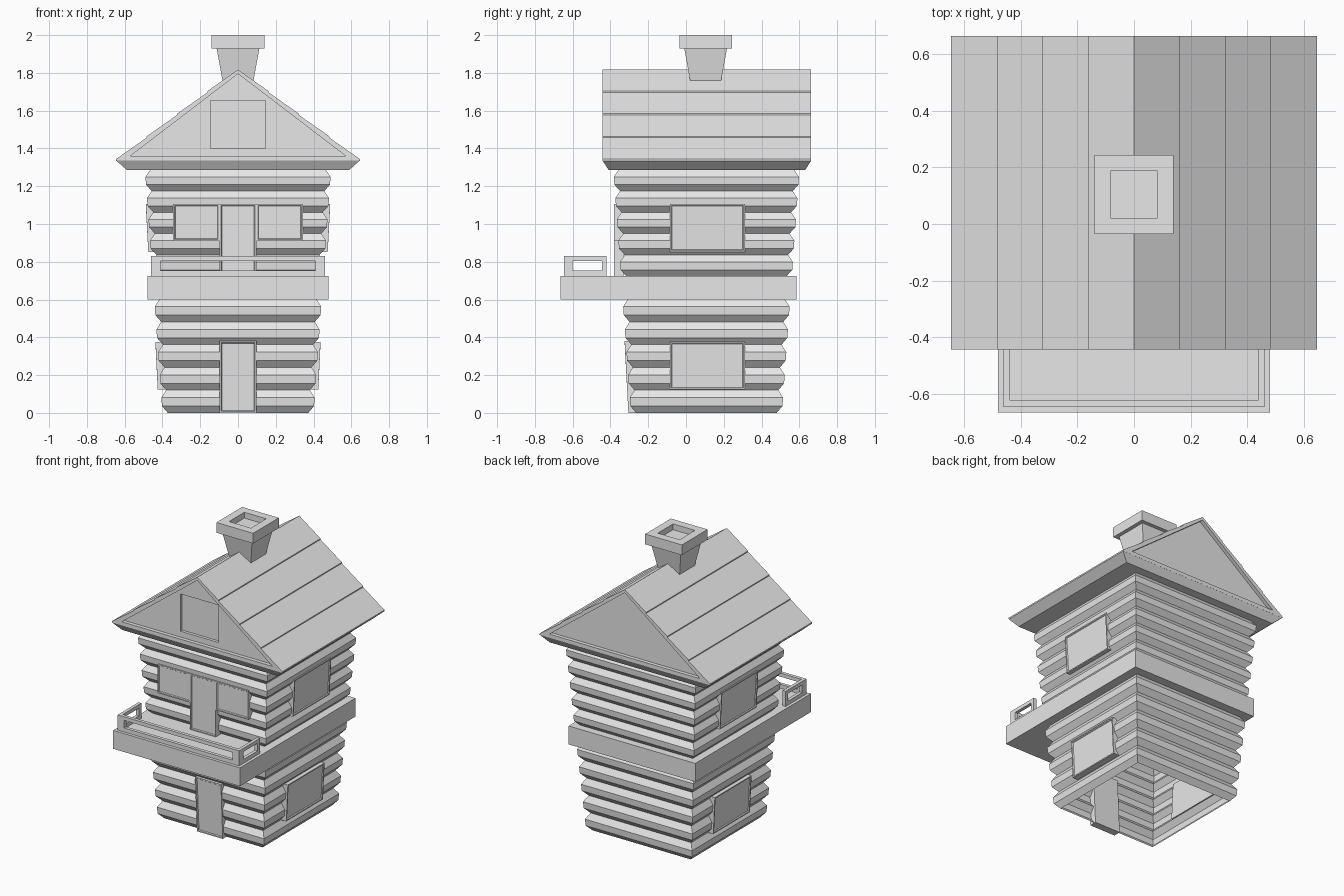
import bpy
import bmesh

if "Cube" in bpy.data.objects:
    bpy.data.objects.remove(bpy.data.objects["Cube"])

grey = bpy.data.materials.new("plain_grey")
grey.use_nodes = True
grey.diffuse_color = (0.8, 0.8, 0.8, 1)
grey.node_tree.nodes["Principled BSDF"].inputs["Base Color"].default_value = (0.8, 0.8, 0.8, 1)

CY = 0.108  # house centre along y


def loft(name, rings, caps=True, closed=False):
    """Bridge rings of equal point count into one object."""
    bm = bmesh.new()
    vs = [[bm.verts.new(p) for p in r] for r in rings]
    n = len(rings[0])
    pairs = list(zip(vs, vs[1:]))
    if closed:
        pairs.append((vs[-1], vs[0]))
    for a, b in pairs:
        for i in range(n):
            j = (i + 1) % n
            bm.faces.new((a[i], a[j], b[j], b[i]))
    if caps and not closed:
        bm.faces.new(vs[0])
        bm.faces.new(vs[-1])
    bmesh.ops.recalc_face_normals(bm, faces=bm.faces)
    mesh = bpy.data.meshes.new(name)
    bm.to_mesh(mesh)
    bm.free()
    mesh.materials.append(grey)
    ob = bpy.data.objects.new(name, mesh)
    bpy.context.collection.objects.link(ob)
    return ob


def rect(x0, x1, y0, y1, z):
    return [(x0, y0, z), (x1, y0, z), (x1, y1, z), (x0, y1, z)]


def square(h, z, cy=CY):
    return rect(-h, h, cy - h, cy + h, z)


def box(name, x0, x1, y0, y1, z0, z1):
    return loft(name, [rect(x0, x1, y0, y1, z0), rect(x0, x1, y0, y1, z1)])


def wall(z):
    """Outer reach of the logs, flaring with height."""
    return 0.40 + 0.072 * z


# Log walls: stacked faceted courses, open shells
def logs(name, z0, z1, count=5):
    step = (z1 - z0) / count
    rings = []
    for i in range(count):
        for frac, dent in ((0, 0.028), (0.3, 0), (0.67, 0)):
            z = z0 + step * (i + frac)
            rings.append(square(wall(z) - dent, z))
    rings.append(square(wall(z1) - 0.028, z1))
    return loft(name, rings, caps=False)


logs("lower_log_walls", 0, 0.602)
logs("upper_log_walls", 0.724, 1.287)


# Doors and windows: boards leaning with the wall, with a shallow inset
def panel(name, side, u0, u1, z0, z1, d0, d1):
    def ring(inset, depth):
        pts = []
        for u, z, d in ((u0 + inset, z0 + inset, d0), (u1 - inset, z0 + inset, d0),
                        (u1 - inset, z1 - inset, d1), (u0 + inset, z1 - inset, d1)):
            d -= depth
            pts.append((u, CY - d, z) if side == 0 else (side * d, u, z))
        return pts
    return loft(name, [ring(0, 0.05), ring(0, 0), ring(0.008, 0), ring(0.012, 0.006)])


panel("lower_door", 0, -0.098, 0.098, 0, 0.38, 0.413, 0.433)
panel("upper_door", 0, -0.097, 0.097, 0.725, 1.107, 0.488, 0.488)
for side, word in ((-1, "right"), (1, "left")):
    panel("lower_window_" + word, side, -0.085, 0.312, 0.123, 0.376, 0.425, 0.437)
    panel("upper_window_" + word, side, -0.085, 0.312, 0.853, 1.107, 0.475, 0.488)
    a, b = sorted((side * 0.097, side * 0.343))
    panel("front_window_" + word, 0, a, b, 0.91, 1.107, 0.488, 0.488)

# Balcony floor slab
box("balcony_floor", -0.48, 0.48, -0.665, 0.585, 0.6, 0.726)


# Balcony rails: framed panels with one long opening
def rail(name, outer, hole, place, t0, t1):
    def ring(span, t):
        a, b, z0, z1 = span
        return [place(u, t, z) for u, z in ((a, z0), (b, z0), (b, z1), (a, z1))]
    return loft(name, [ring(outer, t0), ring(outer, t1), ring(hole, t1), ring(hole, t0)],
                closed=True)


rail("front_rail", (-0.46, 0.46, 0.726, 0.83), (-0.41, 0.41, 0.753, 0.805),
     lambda u, t, z: (u, t, z), -0.645, -0.622)
for side, word in ((-1, "right"), (1, "left")):
    rail("side_rail_" + word, (-0.645, -0.42, 0.726, 0.83), (-0.6, -0.445, 0.753, 0.805),
         lambda u, t, z: (side * t, u, z), 0.438, 0.46)

# Eaves tapering in under the roof
loft("eaves", [rect(-0.59, 0.59, -0.41, 0.632, 1.287),
               rect(-0.645, 0.645, -0.442, 0.663, 1.336)])


# Roof body with recessed gable ends
def gable(half, base, top, y):
    return [(-half, y, base), (half, y, base), (0, y, top)]


FRONT, BACK = -0.442, 0.663
roof = loft("roof_body", [
    gable(0.57, 1.36, 1.795, FRONT + 0.025), gable(0.57, 1.36, 1.795, FRONT),
    gable(0.645, 1.335, 1.815, FRONT), gable(0.645, 1.335, 1.815, BACK),
    gable(0.57, 1.36, 1.795, BACK), gable(0.57, 1.36, 1.795, BACK - 0.025)])

# Attic window sunk into the front gable
cutter = box("attic_window_cutter", -0.145, 0.145, FRONT - 0.1, FRONT + 0.045, 1.4, 1.655)
cutter.hide_render = True
cut = roof.modifiers.new("attic_window", 'BOOLEAN')
cut.operation = 'DIFFERENCE'
cut.solver = 'EXACT'
cut.object = cutter
bpy.context.view_layer.objects.active = roof
bpy.ops.object.modifier_apply(modifier=cut.name)
bpy.data.objects.remove(cutter)

# Overlapping roof boards, four on each slope
WIDTH = 0.645 / 4
for side, word in ((-1, "right"), (1, "left")):
    for i in range(4):
        x0, x1 = i * WIDTH, (i + 1) * WIDTH
        z0, z1 = (1.815 - 0.744 * x for x in (x0, x1))
        profile = ((x0, z0 - 0.004), (x0, z0 + 0.002), (x1, z1 + 0.009), (x1, z1 - 0.001))
        loft(f"roof_board_{word}_{i + 1}",
             [[(side * x, y, z) for x, z in profile] for y in (FRONT, BACK)])

# Chimney: flared stack, square cap and sunken flue
CHIMNEY_Y = 0.104
loft("chimney", [square(h, z, CHIMNEY_Y) for h, z in (
    (0.07, 1.7), (0.083, 1.765), (0.113, 1.93), (0.139, 1.93),
    (0.139, 2.0), (0.083, 2.0), (0.083, 1.96))])
